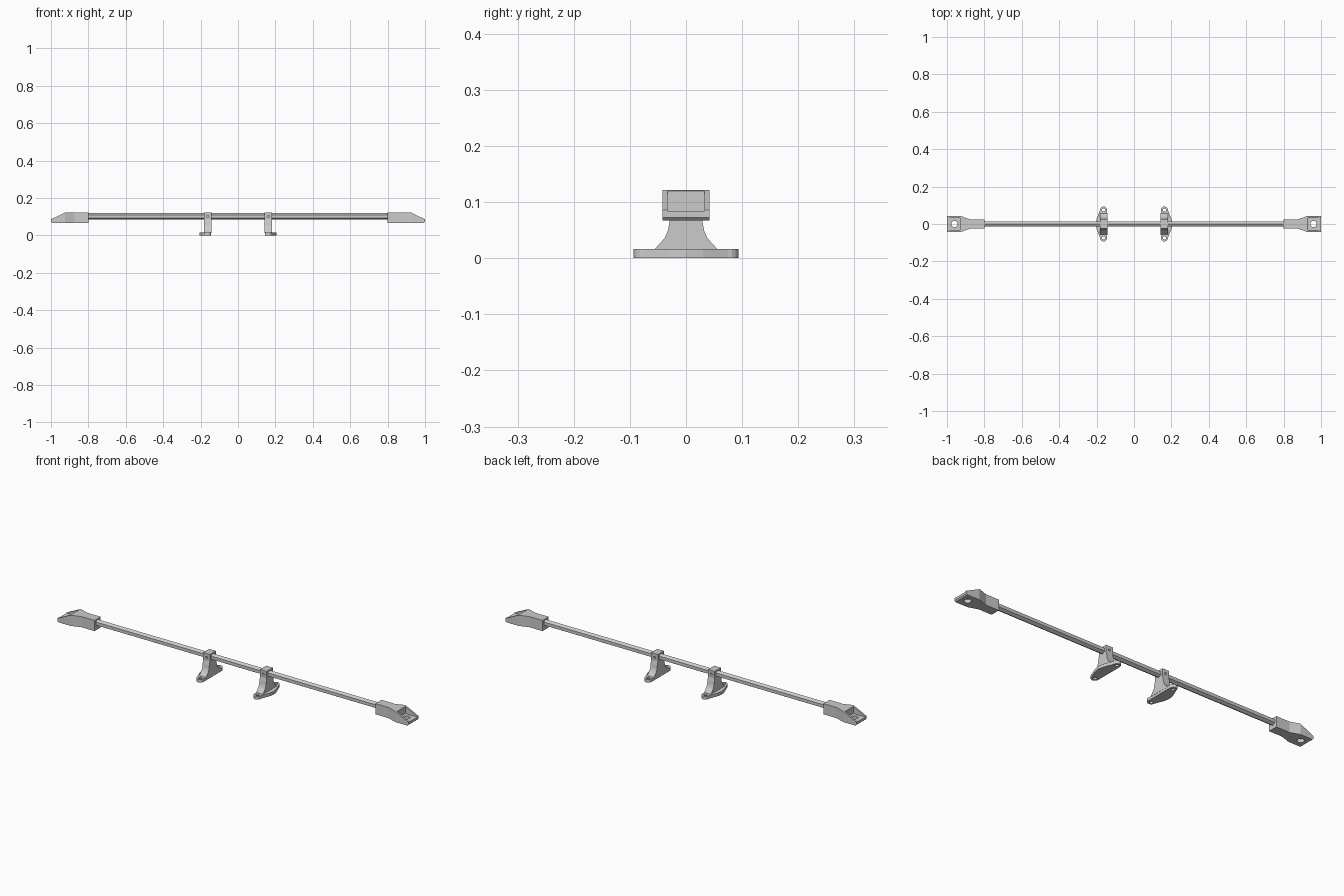
import bpy, bmesh, math
from mathutils import Vector

if "Cube" in bpy.data.objects:
    bpy.data.objects.remove(bpy.data.objects["Cube"])


def prism(name, pts, axis, lo, hi, sx=1):
    """Extrude a closed outline along an axis ('x', 'y' or 'z'); sx = -1 mirrors in x."""
    def place(a, b, t):
        v = {'x': (t, a, b), 'y': (a, t, b), 'z': (a, b, t)}[axis]
        return Vector((v[0] * sx, v[1], v[2]))
    bm = bmesh.new()
    n = len(pts)
    low = [bm.verts.new(place(a, b, lo)) for a, b in pts]
    top = [bm.verts.new(place(a, b, hi)) for a, b in pts]
    bm.faces.new(low)
    bm.faces.new(top)
    for i in range(n):
        j = (i + 1) % n
        bm.faces.new((low[i], low[j], top[j], top[i]))
    bmesh.ops.recalc_face_normals(bm, faces=bm.faces)
    me = bpy.data.meshes.new(name)
    bm.to_mesh(me)
    bm.free()
    ob = bpy.data.objects.new(name, me)
    bpy.context.collection.objects.link(ob)
    return ob


def circle(a, b, r, n=16, start=0.0, sweep=2 * math.pi):
    return [(a + r * math.cos(start + sweep * i / n), b + r * math.sin(start + sweep * i / n))
            for i in range(n)]


def boolean(ob, cutter, op='DIFFERENCE'):
    """Apply a boolean and delete the helper."""
    m = ob.modifiers.new('cut', 'BOOLEAN')
    m.operation = op
    m.solver = 'EXACT'
    m.object = cutter
    bpy.context.view_layer.objects.active = ob
    bpy.ops.object.modifier_apply(modifier=m.name)
    bpy.data.objects.remove(cutter, do_unlink=True)


# Hexagonal bar, ridge up
prism('bar', circle(0, 0.102, 0.0165, 6, math.pi / 2), 'x', -0.83, 0.83)

for s, side in ((-1, 'left'), (1, 'right')):
    # End fitting: side profile intersected with the flared plan outline
    end = prism('end_fitting_' + side,
                [(0.8, 0.067), (0.994, 0.067), (1, 0.073), (1, 0.086), (0.925, 0.122), (0.8, 0.122)],
                'y', -0.06, 0.06, s)
    half = [(0.79, 0.025), (0.875, 0.025), (0.925, 0.042), (1.01, 0.042)]
    plan = half + [(x, -y) for x, y in reversed(half)]
    boolean(end, prism('plan', plan, 'z', 0, 0.2, s), 'INTERSECT')
    # Recessed pad with a screw hole
    boolean(end, prism('pocket', [(0.93, -0.033), (1.02, -0.033), (1.02, 0.033), (0.93, 0.033)],
                       'z', 0.084, 0.2, s))
    boolean(end, prism('hole', circle(0.96, 0, 0.017), 'z', 0, 0.2, s))

    # Bracket post, flaring towards the foot
    half = [(0.058, 0.012), (0.056, 0.016), (0.038, 0.036), (0.032, 0.05), (0.029, 0.068), (0.025, 0.085), (0.025, 0.122)]
    prof = half + [(-y, z) for y, z in reversed(half)]
    post = prism('bracket_post_' + side, prof, 'x', 0.143, 0.181, s)
    boolean(post, prism('pin', circle(0.162, 0.102, 0.006, 12), 'y', -0.1, 0.1, s))

    # Bracket foot: rounded ears and an outward bulge
    r, cx = 0.0185, 0.1625
    ear = [(cx + r * math.cos(math.pi * i / 8), 0.075 + r * math.sin(math.pi * i / 8)) for i in range(9)]
    outer = [(0.205, 0), (0.199, 0.03)] + ear
    foot = prism('bracket_foot_' + side,
                 outer + [(x, -y) for x, y in reversed(outer[1:])], 'z', 0, 0.016, s)
    for y in (-0.075, 0.075):
        boolean(foot, prism('hole', circle(cx, y, 0.009, 12), 'z', -0.1, 0.1, s))
